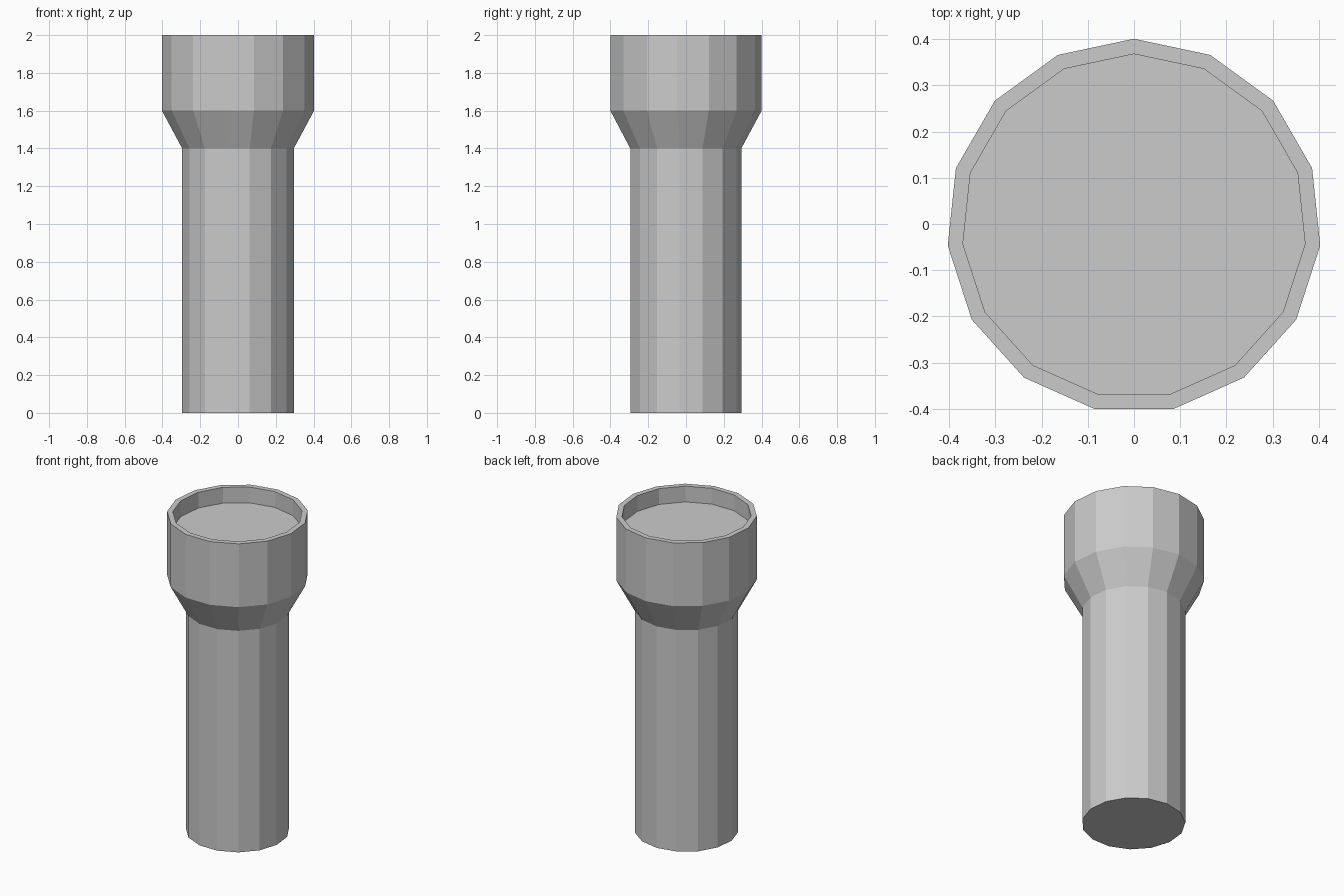
import bpy, bmesh
from math import cos, sin, pi

if "Cube" in bpy.data.objects:
    bpy.data.objects.remove(bpy.data.objects["Cube"])

SIDES = 15
Y_SHIFT = -0.0044  # keeps the odd-sided outline centred on y = 0


def lathe(name, profile):
    """Revolve (radius, z) points into a flat-shaded solid capped at both ends."""
    bm = bmesh.new()
    rings = []
    for r, z in profile:
        angles = [pi / 2 + 2 * pi * i / SIDES for i in range(SIDES)]
        rings.append([bm.verts.new((r * cos(a), r * sin(a) + Y_SHIFT, z)) for a in angles])
    for low, high in zip(rings, rings[1:]):
        for i in range(SIDES):
            j = (i + 1) % SIDES
            bm.faces.new((low[i], low[j], high[j], high[i]))
    bm.faces.new(rings[0][::-1])
    bm.faces.new(rings[-1])
    bmesh.ops.recalc_face_normals(bm, faces=bm.faces)
    mesh = bpy.data.meshes.new(name)
    bm.to_mesh(mesh)
    bm.free()
    obj = bpy.data.objects.new(name, mesh)
    bpy.context.collection.objects.link(obj)
    return obj


# Handle, flared head, rim and recessed lens face in one profile
lathe("flashlight_body", [
    (0.297, 0.0),    # handle base
    (0.297, 1.4),    # handle top
    (0.405, 1.6),    # flare
    (0.405, 2.0),    # head outer rim
    (0.372, 2.0),    # rim inner edge
    (0.372, 1.9),    # recessed lens
])
